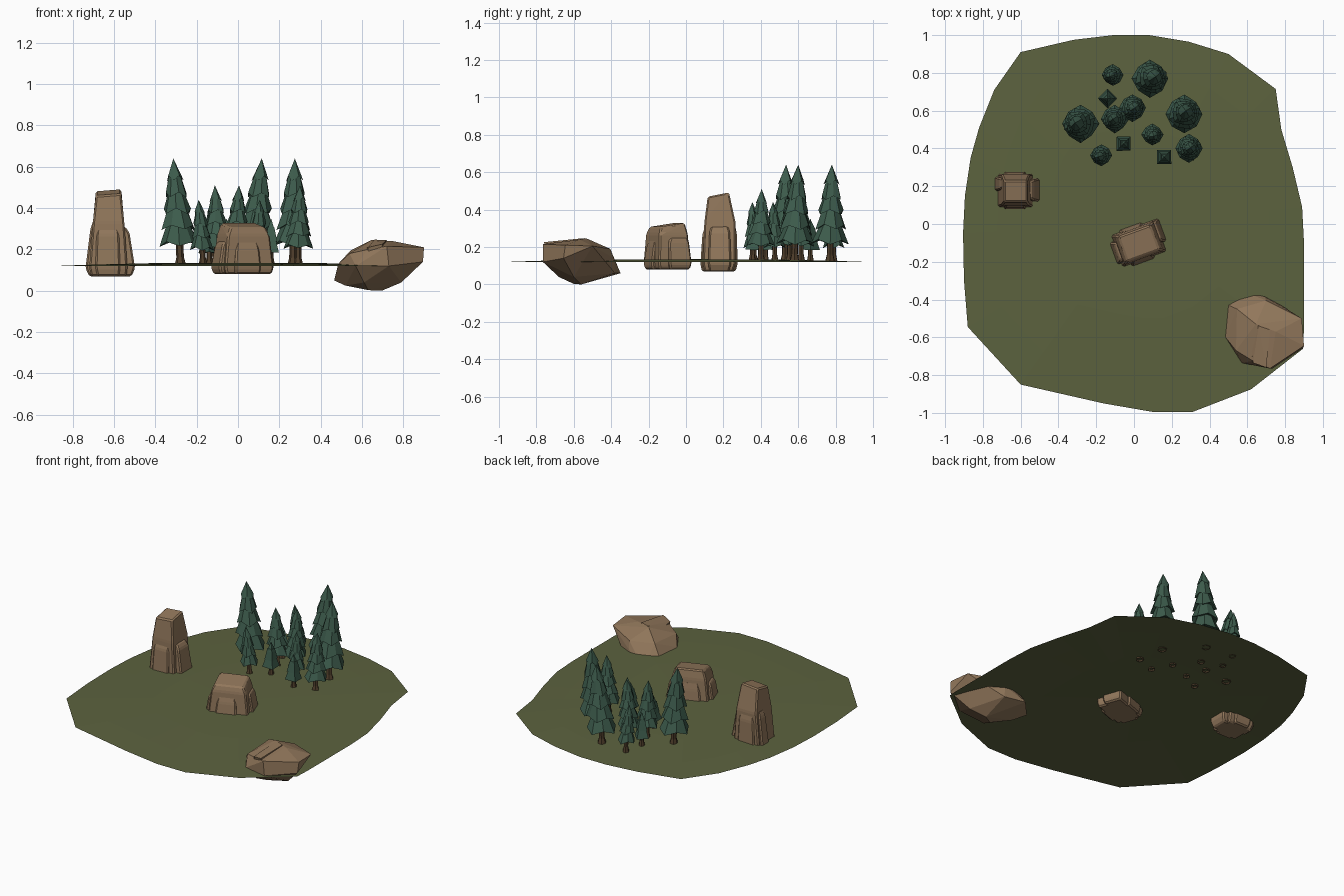
import bpy, bmesh, math, random
from mathutils import Vector

if "Cube" in bpy.data.objects:
    bpy.data.objects.remove(bpy.data.objects["Cube"])

random.seed(4)


def material(name, rgb):
    m = bpy.data.materials.new(name)
    m.diffuse_color = (*rgb, 1)
    m.use_nodes = True
    m.node_tree.nodes["Principled BSDF"].inputs["Base Color"].default_value = m.diffuse_color
    return m


GRASS = material("grass_green", (0.107, 0.123, 0.049))
ROCK = material("rock_brown", (0.285, 0.185, 0.105))
LEAF = material("pine_green", (0.046, 0.105, 0.072))
BARK = material("bark_brown", (0.085, 0.052, 0.026))


def finish(bm, name, *mats):
    bmesh.ops.recalc_face_normals(bm, faces=bm.faces)
    me = bpy.data.meshes.new(name)
    bm.to_mesh(me)
    bm.free()
    for m in mats:
        me.materials.append(m)
    ob = bpy.data.objects.new(name, me)
    bpy.context.collection.objects.link(ob)
    return ob


def bridge(bm, a, b, mat=0):
    n = len(a)
    for i in range(n):
        bm.faces.new((a[i], a[(i + 1) % n], b[(i + 1) % n], b[i])).material_index = mat


def fan(bm, ring, point, mat=0):
    c = bm.verts.new(point)
    n = len(ring)
    for i in range(n):
        bm.faces.new((ring[i], ring[(i + 1) % n], c)).material_index = mat


# Ground: thin, gently domed sheet
outline = [(-.6, .91), (-.32, .975), (-.11, 1), (.08, 1), (.29, .965), (.5, .9),
           (.75, .715), (.78, .5), (.84, .3), (.89, .09), (.9, -.1), (.9, -.55),
           (.895, -.66), (.62, -.875), (.31, -.995), (.1, -.995), (-.16, -.95),
           (-.6, -.85), (-.88, -.545), (-.9, -.3), (-.905, -.05), (-.895, .15),
           (-.865, .35), (-.82, .51), (-.74, .71)]
outline.reverse()
bm = bmesh.new()
rings = [[bm.verts.new((x * s, y * s, z)) for x, y in outline]
         for s, z in ((1, .119), (.8, .126), (.5, .133))]
bridge(bm, rings[0], rings[1])
bridge(bm, rings[1], rings[2])
fan(bm, rings[2], (0, 0, .135))
finish(bm, "ground", GRASS)


def hull(name, pts, bevel=0.0):
    bm = bmesh.new()
    for p in pts:
        bm.verts.new(p)
    res = bmesh.ops.convex_hull(bm, input=bm.verts)
    junk = {g for g in res["geom_interior"] + res["geom_unused"]
            if isinstance(g, bmesh.types.BMVert)}
    bmesh.ops.delete(bm, geom=list(junk), context="VERTS")
    bmesh.ops.dissolve_limit(bm, angle_limit=math.radians(2), verts=bm.verts, edges=bm.edges)
    if bevel:
        bmesh.ops.bevel(bm, geom=list(bm.edges), offset=bevel, segments=1,
                        affect="EDGES", clamp_overlap=True)
    return finish(bm, name, ROCK)


def chunk(name, centre, turn, levels, slope=(0, 0), bevel=.008):
    """Stacked rectangles (x0, x1, y0, y1, z) turned about the centre; the top one is sloped."""
    c, s = math.cos(math.radians(turn)), math.sin(math.radians(turn))
    pts = []
    for k, (x0, x1, y0, y1, z) in enumerate(levels):
        top = k == len(levels) - 1
        for x, y in ((x0, y0), (x1, y0), (x1, y1), (x0, y1)):
            dz = (slope[0] * (x - (x0 + x1) / 2) + slope[1] * (y - (y0 + y1) / 2)) if top else 0
            pts.append((centre[0] + x * c - y * s, centre[1] + x * s + y * c, z + dz))
    hull(name, pts, bevel)


# Tall standing rock with shorter slabs against its sides
A = (-.62, .18)
chunk("tall_rock_core", A, 0, [(-.09, .08, -.08, .07, .07), (-.1, .085, -.09, .085, .11),
                               (-.082, .07, -.082, .085, .33), (-.068, .055, -.064, .05, .476)],
      (.08, .2))
chunk("tall_rock_right_slab", A, 0, [(0, .105, -.055, .05, .07), (0, .122, -.062, .062, .11),
                                     (0, .095, -.055, .055, .28), (0, .075, -.045, .045, .31)])
chunk("tall_rock_left_slab", A, 0, [(-.1, 0, .0, .06, .07), (-.118, 0, -.005, .07, .11),
                                    (-.094, 0, .0, .065, .3), (-.08, 0, .01, .06, .34)])
chunk("tall_rock_front_slab", A, 0, [(-.06, .045, -.095, .085, .07), (-.07, .05, -.103, .096, .11),
                                     (-.065, .045, -.092, .092, .27), (-.055, .035, -.07, .08, .33)])

# Middle rock, turned, with slabs
B = (.025, -.1)
chunk("middle_rock_core", B, 20, [(-.115, .115, -.085, .08, .08), (-.125, .125, -.092, .088, .11),
                                  (-.108, .108, -.083, .08, .27), (-.09, .09, -.07, .068, .318)],
      (0, .15))
chunk("middle_rock_right_slab", B, 20, [(0, .135, -.03, .08, .08), (0, .146, -.04, .088, .11),
                                        (0, .125, -.035, .08, .23), (0, .115, -.02, .07, .25)])
chunk("middle_rock_left_slab", B, 20, [(-.135, 0, -.06, .05, .08), (-.148, 0, -.07, .055, .11),
                                       (-.13, 0, -.065, .045, .22), (-.115, 0, -.05, .04, .24)])
chunk("middle_rock_front_slab", B, 20, [(-.075, .05, -.1, .09, .08), (-.08, .055, -.108, .1, .11),
                                        (-.07, .05, -.095, .09, .2), (-.06, .04, -.08, .08, .25)])

# Low boulder overhanging the edge of the ground
hull("boulder", [(.545, -.45, .195), (.645, -.53, .245), (.75, -.57, .24), (.63, -.725, .2),
                 (.72, -.765, .215), (.9, -.645, .21), (.888, -.5, .205), (.70, -.405, .19),
                 (.54, -.67, .18), (.485, -.6, .13), (.57, -.735, .12), (.73, -.765, .12),
                 (.895, -.655, .14), (.5, -.43, .13), (.69, -.385, .14), (.465, -.45, .05),
                 (.56, -.35, .06), (.7, -.38, .06), (.52, -.52, .025), (.695, -.56, 0),
                 (.63, -.6, .003), (.79, -.6, .04), (.61, -.68, .04)])
hull("boulder_ridge", [(.6, -.47, .2), (.66, -.54, .247), (.72, -.56, .246), (.7, -.76, .226),
                       (.63, -.735, .21), (.6, -.5, .1), (.7, -.7, .1), (.62, -.7, .1)])


def tree(x, y, r, top, base=.2, lean=(0, 0), sides=8, turn=0, tiers=5):
    """Pine: tapered trunk and stacked jagged skirts, bending towards the tip."""
    bm = bmesh.new()

    def at(rad, ang, z):
        t = max(0, (z - .13) / (top - .13)) ** 1.3
        return Vector((x + lean[0] * t + rad * math.cos(ang),
                       y + lean[1] * t + rad * math.sin(ang), z))

    def ring(rad, z, n, jag=0, twist=0.0):
        out = []
        for i in range(n):
            odd = i % 2 if n > 4 else 0
            a = turn + twist + math.tau * i / n
            w = random.uniform(-.04, .04) if jag else 0
            out.append(bm.verts.new(at(rad * (1 - .1 * odd + w), a, z + jag * (odd + 4 * w))))
        return out

    # trunk
    tr = .010 + r * .13
    low, mid, high = ring(tr * 1.3, .122, 6), ring(tr * .85, .16, 6), ring(tr * .8, base + .04, 6)
    bridge(bm, low, mid, 1)
    bridge(bm, mid, high, 1)
    # foliage skirts
    h = top - base
    for k in range(tiers):
        f = k / tiers
        z = base + h * f * .93
        rad = r * (1 - .75 * f ** 1.15)
        rim = ring(rad, z, sides, h / tiers * .28, k * .35 if sides > 4 else 0)
        fan(bm, rim, at(0, 0, z + h / tiers * .45))
        if k == tiers - 1:
            fan(bm, rim, at(0, 0, top))
        else:
            zt = z + h / tiers * 1.25
            up = ring(rad * .55, zt, sides, 0, k * .35 if sides > 4 else 0)
            bridge(bm, rim, up)
            fan(bm, up, at(0, 0, zt + .005))
    finish(bm, "pine_tree", LEAF, BARK)


# Large pines
tree(.08, .77, .1, .64, .215, (.035, .01))
tree(-.28, .53, .1, .64, .215, (-.033, .005))
tree(.265, .58, .1, .64, .215, (.01, .02))
# Medium pines
tree(-.01, .615, .073, .51, .205, (.015, 0))
tree(-.10, .555, .073, .51, .205, (-.012, 0))
tree(.29, .40, .075, .51, .205, (.01, .005))
# Small pines
for px, py in ((-.11, .79), (.095, .475), (-.17, .365)):
    tree(px, py, .058, .44, .195, (-.02 if px < 0 else .01, -.01), tiers=4)
# Four-sided saplings
tree(-.14, .665, .052, .35, .185, sides=4, tiers=3)
for px, py in ((-.055, .425), (.16, .355)):
    tree(px, py, .052, .35, .185, sides=4, turn=math.pi / 4, tiers=3)
